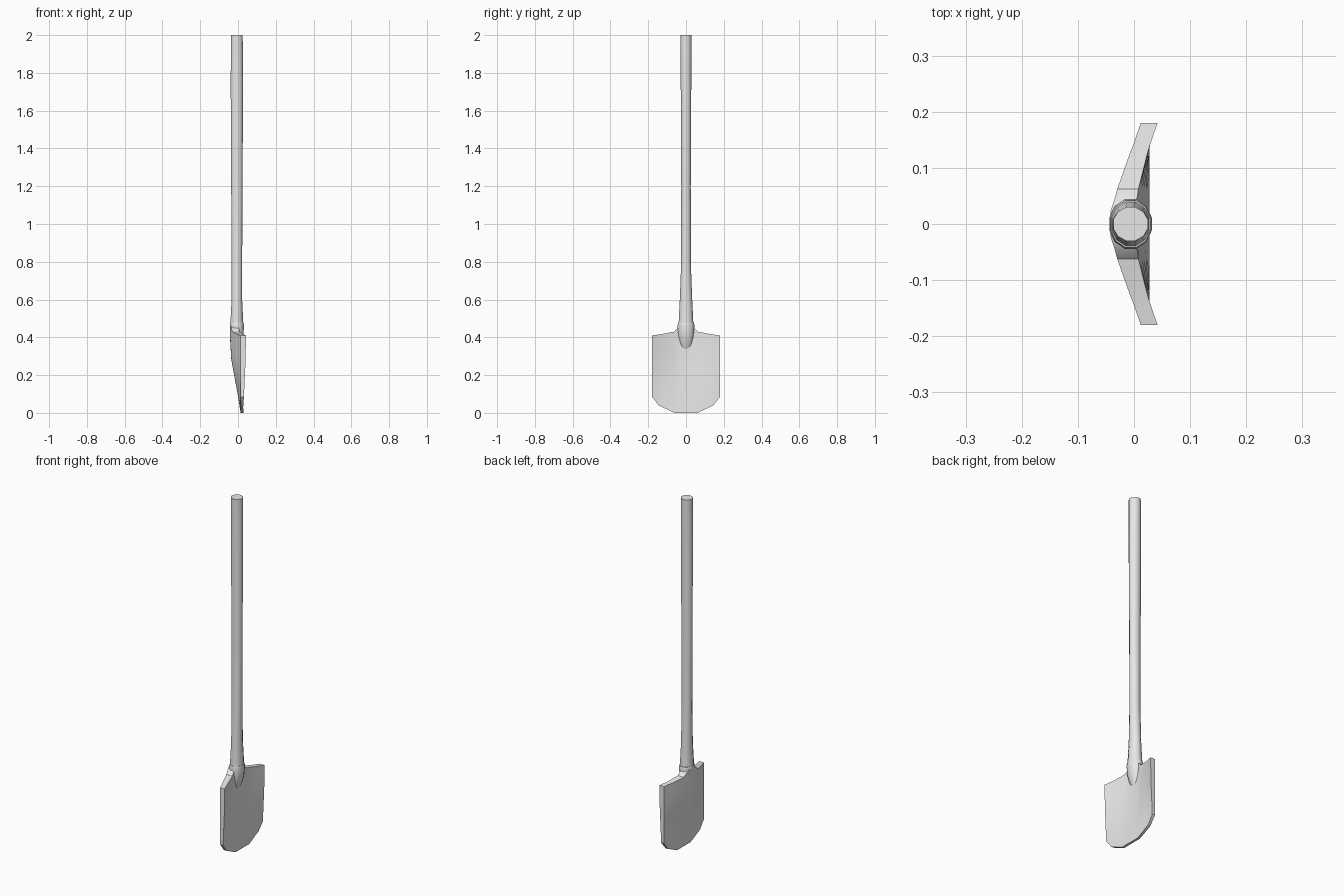
import bpy
import bmesh
from math import cos, sin, pi

old = bpy.data.objects.get("Cube")
if old:
    bpy.data.objects.remove(old, do_unlink=True)

grey = bpy.data.materials.new("plain_grey")
grey.use_nodes = True
colour = (0.8, 0.8, 0.8, 1)
grey.diffuse_color = colour
grey.node_tree.nodes["Principled BSDF"].inputs["Base Color"].default_value = colour


def finish(bm, name, angle):
    bmesh.ops.recalc_face_normals(bm, faces=bm.faces)
    mesh = bpy.data.meshes.new(name)
    bm.to_mesh(mesh)
    bm.free()
    mesh.materials.append(grey)
    obj = bpy.data.objects.new(name, mesh)
    bpy.context.collection.objects.link(obj)
    bpy.ops.object.select_all(action="DESELECT")
    obj.select_set(True)
    bpy.context.view_layer.objects.active = obj
    bpy.ops.object.shade_smooth_by_angle(angle=angle)


def loft(name, rings, sides=12):
    """Skin a stack of ellipses given as (z, centre x, x radius, y radius)."""
    bm = bmesh.new()
    loops = []
    for z, cx, rx, ry in rings:
        angles = [2 * pi * (i + 0.5) / sides for i in range(sides)]
        loops.append([bm.verts.new((cx + rx * cos(a), ry * sin(a), z)) for a in angles])
    for low, high in zip(loops, loops[1:]):
        for i in range(sides):
            j = (i + 1) % sides
            bm.faces.new((low[i], low[j], high[j], high[i]))
    bm.faces.new(loops[0])
    bm.faces.new(loops[-1])
    finish(bm, name, 0.7)


# Wooden shaft, narrow in the middle and flared at the foot
loft("shaft", [(0.46, -0.006, 0.036, 0.041), (0.6, -0.006, 0.029, 0.034),
               (0.78, -0.006, 0.029, 0.027), (1.2, -0.006, 0.031, 0.026),
               (1.75, -0.006, 0.034, 0.029), (2.0, -0.006, 0.032, 0.031)])

# Socket that holds the shaft and tapers into the blade
loft("socket", [(0.3, -0.02, 0.011, 0.012), (0.365, -0.011, 0.028, 0.036),
                (0.41, -0.006, 0.036, 0.043), (0.465, -0.006, 0.039, 0.046),
                (0.475, -0.006, 0.037, 0.043)])


def dish(z):
    """How much of the full dished section remains at height z."""
    points = [(0, 0), (0.1, 0.28), (0.28, 0.87), (0.41, 1), (0.5, 1)]
    for (z0, k0), (z1, k1) in zip(points, points[1:]):
        if z <= z1:
            return k0 + (k1 - k0) * (z - z0) / (z1 - z0)
    return 1


# Blade columns: y, top z, bottom z, back x and front x of the top section
half = [(0, 0.46, 0, -0.043, 0.004), (0.022, 0.46, 0, -0.042, 0.004),
        (0.043, 0.45, 0, -0.035, 0.005), (0.062, 0.43, 0, -0.03, 0.008),
        (0.13, 0.417, 0.033, -0.006, 0.025), (0.145, 0.415, 0.04, 0, 0.03),
        (0.18, 0.41, 0.085, 0.012, 0.042)]
columns = [(-c[0],) + c[1:] for c in half[:0:-1]] + half
ROWS = 9

bm = bmesh.new()
back, front = [], []
for y, top, bottom, back_x, front_x in columns:
    heights = [bottom + (top - bottom) * r / (ROWS - 1) for r in range(ROWS)]
    for sheet, x, tip in ((back, back_x, 0.014), (front, front_x, 0.028)):
        sheet.append([bm.verts.new((tip + (x - tip) * dish(z), y, z)) for z in heights])
for sheet in (back, front):
    for a, b in zip(sheet, sheet[1:]):
        for r in range(ROWS - 1):
            bm.faces.new((a[r], b[r], b[r + 1], a[r + 1]))
# Rim joining the two sheets
for c in range(len(columns) - 1):
    for r in (0, ROWS - 1):
        bm.faces.new((back[c][r], back[c + 1][r], front[c + 1][r], front[c][r]))
for c in (0, -1):
    for r in range(ROWS - 1):
        bm.faces.new((back[c][r], back[c][r + 1], front[c][r + 1], front[c][r]))
finish(bm, "blade", 0.6)
